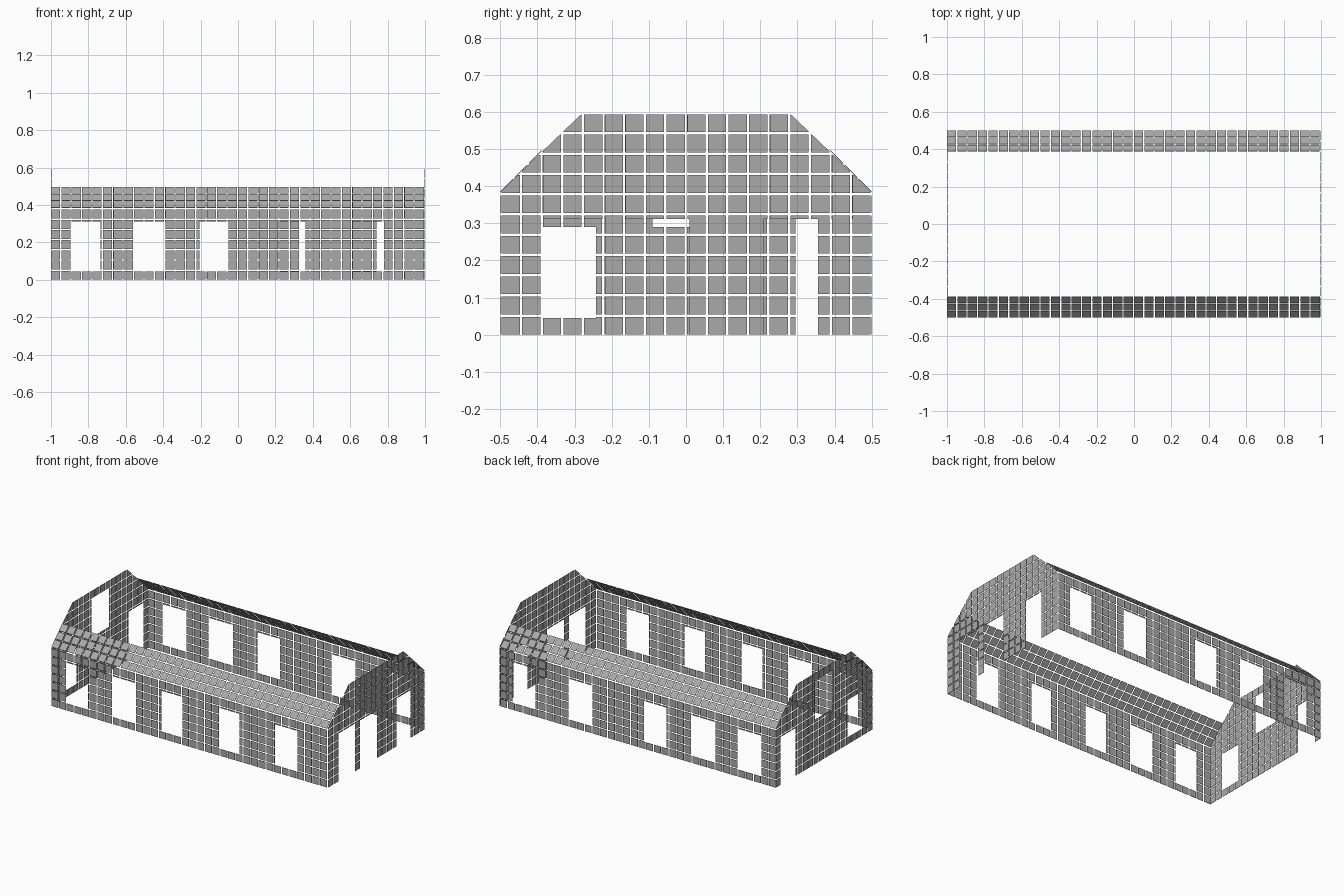
import bpy, bmesh
from mathutils import Vector

cube = bpy.data.objects.get("Cube")
if cube:
    bpy.data.objects.remove(cube, do_unlink=True)

# One grey for every panel
grey = bpy.data.materials.new("panel_grey")
grey.use_nodes = True
colour = (0.4, 0.4, 0.4, 1)
grey.diffuse_color = colour
grey.node_tree.nodes["Principled BSDF"].inputs["Base Color"].default_value = colour

PITCH, ROW = 1 / 18, 0.0545
TILE, TALL = 0.049, 0.048
EAVE, RIDGE, SHOULDER = 0.385, 0.6, 0.275


def subtract(rect, hole):
    """Rectangles left over once the hole is taken out of rect."""
    a, b, c, d = rect
    l, r, lo, hi = hole
    if r <= a or l >= b or hi <= c or lo >= d:
        return [rect]
    x0, x1 = max(a, l), min(b, r)
    parts = [(a, x0, c, d), (x1, b, c, d), (x0, x1, c, lo), (x0, x1, hi, d)]
    return [p for p in parts if p[1] - p[0] > 0.002 and p[3] - p[2] > 0.002]


def tiled_panel(name, origin, u, v, start, cols, rows, holes=(), row=ROW, tall=TALL, cuts=()):
    """Grid of separate thin tiles in the plane origin + u, v."""
    origin, u, v = Vector(origin), Vector(u), Vector(v)
    bm = bmesh.new()
    for i in range(cols):
        for j in range(rows):
            a, c = start + i * PITCH, j * row
            rects = [(a, a + TILE, c, c + tall)]
            for hole in holes:
                rects = [p for r in rects for p in subtract(r, hole)]
            for l, r, lo, hi in rects:
                corners = [(l, lo), (r, lo), (r, hi), (l, hi)]
                bm.faces.new([bm.verts.new(origin + u * s + v * t) for s, t in corners])
    # Trim the sloping shoulders
    for point, normal in cuts:
        bmesh.ops.bisect_plane(bm, geom=bm.verts[:] + bm.edges[:] + bm.faces[:],
                               plane_co=point, plane_no=normal, clear_outer=True)
    mesh = bpy.data.meshes.new(name)
    bm.to_mesh(mesh)
    bm.free()
    mesh.materials.append(grey)
    obj = bpy.data.objects.new(name, mesh)
    bpy.context.collection.objects.link(obj)
    thick = obj.modifiers.new("thickness", 'SOLIDIFY')
    thick.thickness = 0.002
    thick.offset = -1
    return obj


def windows(spans, low=0.045, high=0.312):
    return [(l, r, low, high) for l, r in spans]


# Long walls with five windows each
front_windows = windows([(-0.89, -0.735), (-0.562, -0.395), (-0.205, -0.05), (0.21, 0.362), (0.615, 0.78)])
back_windows = windows([(-0.89, -0.725), (-0.56, -0.385), (-0.21, -0.045), (0.33, 0.5), (0.74, 0.905)])
tiled_panel("front_wall", (0, -0.5, 0), (1, 0, 0), (0, 0, 1), -1, 36, 7, front_windows)
# Mirrored direction keeps the outside facing outwards
tiled_panel("back_wall", (0, 0.5, 0), (-1, 0, 0), (0, 0, 1), -0.993, 36, 7,
            [(-r, -l, lo, hi) for l, r, lo, hi in back_windows])

# Lower roof strips leaning inwards
for name, side in (("front_roof", -1), ("back_roof", 1)):
    slope = Vector((0, -side, 1)).normalized()
    tiled_panel(name, (0, side * 0.5, EAVE), (-side, 0, 0), slope,
                -1 if side < 0 else -0.993, 36, 3, row=0.0545, tall=0.048)

# Gable ends with trimmed shoulders
drop, run = RIDGE - EAVE, 0.5 - SHOULDER
shoulders = [((0, s * 0.5, EAVE), (0, s * drop, run)) for s in (-1, 1)]
shoulders.append(((0, 0, RIDGE), (0, 0, 1)))
left_holes = windows([(-0.385, -0.225), (-0.17, 0.01), (0.21, 0.355)], low=-0.01)
right_holes = [(-0.385, -0.242, 0.045, 0.29), (0.295, 0.45, -0.01, 0.312), (-0.09, 0.095, 0.29, 0.537)]
tiled_panel("left_gable", (1, 0, 0), (0, 1, 0), (0, 0, 1), -0.4965, 18, 11, left_holes, cuts=shoulders)
tiled_panel("right_gable", (-1, 0, 0), (0, -1, 0), (0, 0, 1), -0.4965, 18, 11,
            [(-r, -l, lo, hi) for l, r, lo, hi in right_holes], cuts=shoulders)
